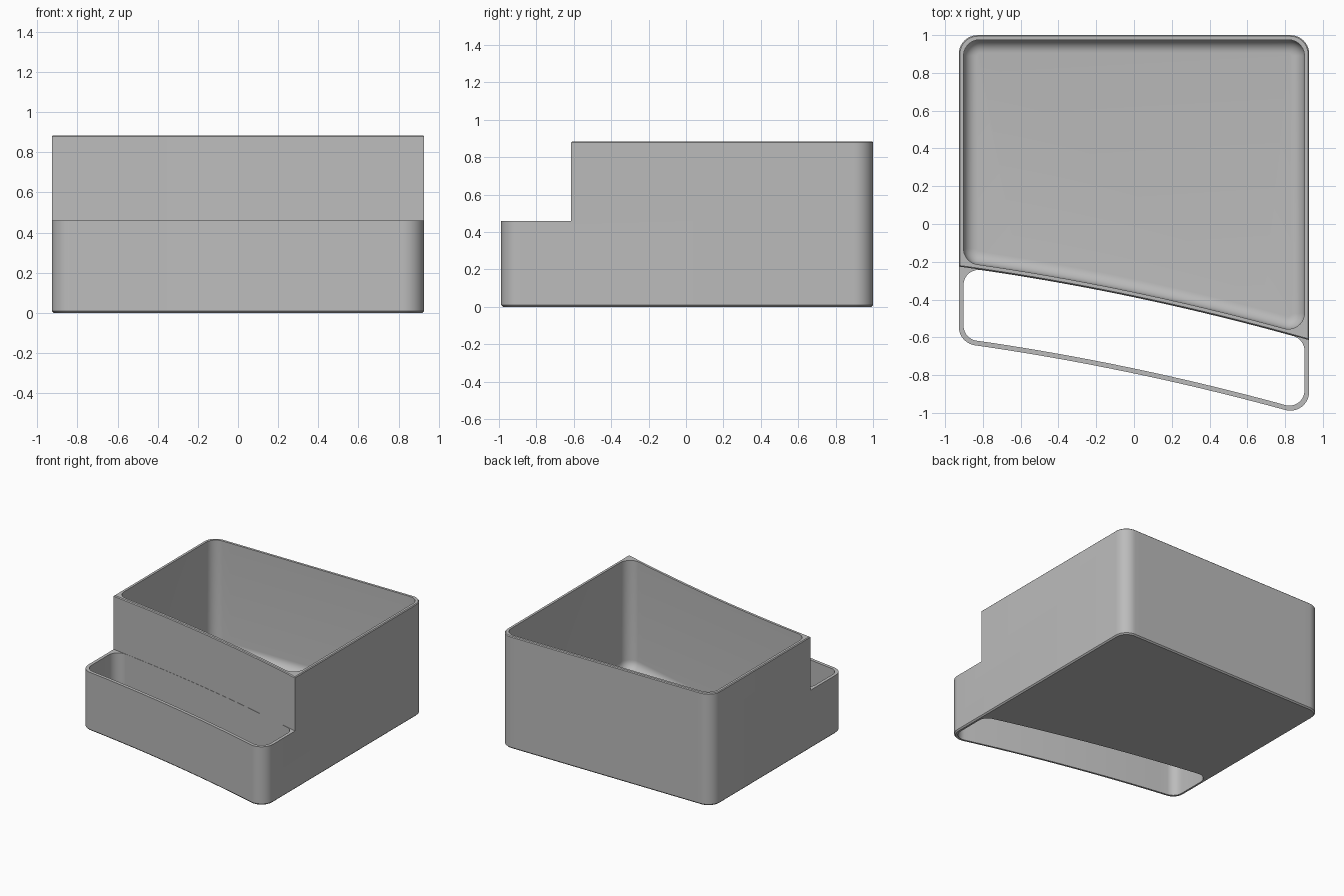
import bpy, bmesh, math
from mathutils import Vector

if "Cube" in bpy.data.objects:
    bpy.data.objects.remove(bpy.data.objects["Cube"])

HALF_W, BACK, HEIGHT, STEP = 0.9275, 1.0, 0.885, 0.46
WALL, FLOOR, FILLET, DEPTH = 0.025, 0.03, 0.07, 0.405


def sweep(x):
    """Slanted, gently bowed line of the dividing wall."""
    return -0.386 - 0.21 * x - 0.0395 * x * x


def round_corner(prev, corner, nxt, r, steps=10):
    a, b = (prev - corner).normalized(), (nxt - corner).normalized()
    half = a.angle(b) / 2
    centre = corner + (a + b).normalized() * (r / math.sin(half))
    t = r / math.tan(half)
    start, end = corner + a * t - centre, corner + b * t - centre
    total = start.angle(end)
    return [centre + (start * math.sin(total * (1 - i / steps)) +
                      end * math.sin(total * i / steps)) / math.sin(total)
            for i in range(steps + 1)]


def outline(half_w, front, back, r):
    """Closed loop between two edge functions with rounded corners."""
    span = half_w - 0.15
    xs = [-span + 2 * span * i / 24 for i in range(25)]
    lo = [Vector((x, front(x))) for x in xs]
    hi = [Vector((x, back(x))) for x in reversed(xs)]
    fl, fr = (Vector((x, front(x))) for x in (-half_w, half_w))
    br, bl = (Vector((x, back(x))) for x in (half_w, -half_w))
    if r <= 0:
        return [fl] + lo + [fr, br] + hi + [bl]
    return (round_corner(bl, fl, lo[0], r) + lo + round_corner(lo[-1], fr, br, r) +
            round_corner(fr, br, hi[0], r) + hi + round_corner(hi[-1], bl, fl, r))


def loft(name, rings):
    """Closed solid through stacked (height, loop) rings."""
    bm = bmesh.new()
    loops = [[bm.verts.new((p.x, p.y, z)) for p in pts] for z, pts in rings]
    n = len(loops[0])
    for a, b in zip(loops, loops[1:]):
        for i in range(n):
            j = (i + 1) % n
            bm.faces.new((a[i], a[j], b[j], b[i]))
    bm.faces.new(loops[0][::-1])
    bm.faces.new(loops[-1])
    bmesh.ops.recalc_face_normals(bm, faces=bm.faces)
    mesh = bpy.data.meshes.new(name)
    bm.to_mesh(mesh)
    bm.free()
    obj = bpy.data.objects.new(name, mesh)
    bpy.context.collection.objects.link(obj)
    return obj


# Outer body, with slightly chamfered bottom and top edges
def body_ring(d):
    return outline(HALF_W - d, lambda x: sweep(x) - DEPTH + d, lambda x: BACK - d, 0.1 - d)


body = loft("two_compartment_bin", [(0, body_ring(0.01)), (0.01, body_ring(0)),
                                    (HEIGHT - 0.006, body_ring(0)), (HEIGHT, body_ring(0.006))])


# Cutter that lowers the front part
def step_ring(d):
    return outline(1.2, lambda x: -1.6, lambda x: sweep(x) + d, 0)


step_cutter = loft("step_cutter", [(STEP, step_ring(0)), (HEIGHT - 0.006, step_ring(0)),
                                   (HEIGHT + 0.006, step_ring(0.012))])


# Cutter for the open-bottomed front slot
slot = outline(HALF_W - WALL, lambda x: sweep(x) - DEPTH + WALL + 0.001,
               lambda x: sweep(x) - 0.002, 0.08)
slot_cutter = loft("slot_cutter", [(-0.1, slot), (STEP + 0.1, slot)])


# Cutter for the main compartment, filleted at the floor
def bin_ring(d):
    return outline(HALF_W - WALL - d, lambda x: sweep(x) + WALL + d,
                   lambda x: BACK - WALL - d, 0.085 - d)


rings = []
for i in range(9):
    a = math.pi / 2 * i / 8
    rings.append((FLOOR + FILLET * (1 - math.cos(a)), bin_ring(FILLET * (1 - math.sin(a)))))
bin_cutter = loft("compartment_cutter", rings + [(HEIGHT + 0.1, bin_ring(0))])

# Carve the body
bpy.context.view_layer.objects.active = body
for cutter in (step_cutter, slot_cutter, bin_cutter):
    cutter.hide_render = True
    mod = body.modifiers.new("carve", 'BOOLEAN')
    mod.operation, mod.solver, mod.object = 'DIFFERENCE', 'EXACT', cutter
    bpy.ops.object.modifier_apply(modifier=mod.name)
    bpy.data.objects.remove(cutter)

# Plain grey finish
grey = bpy.data.materials.new("plain_grey")
grey.use_nodes = True
colour = (0.5, 0.5, 0.5, 1)
grey.diffuse_color = colour
grey.node_tree.nodes["Principled BSDF"].inputs["Base Color"].default_value = colour
body.data.materials.clear()
body.data.materials.append(grey)

bpy.ops.object.select_all(action='DESELECT')
body.select_set(True)
bpy.ops.object.shade_smooth_by_angle(angle=math.radians(30))
